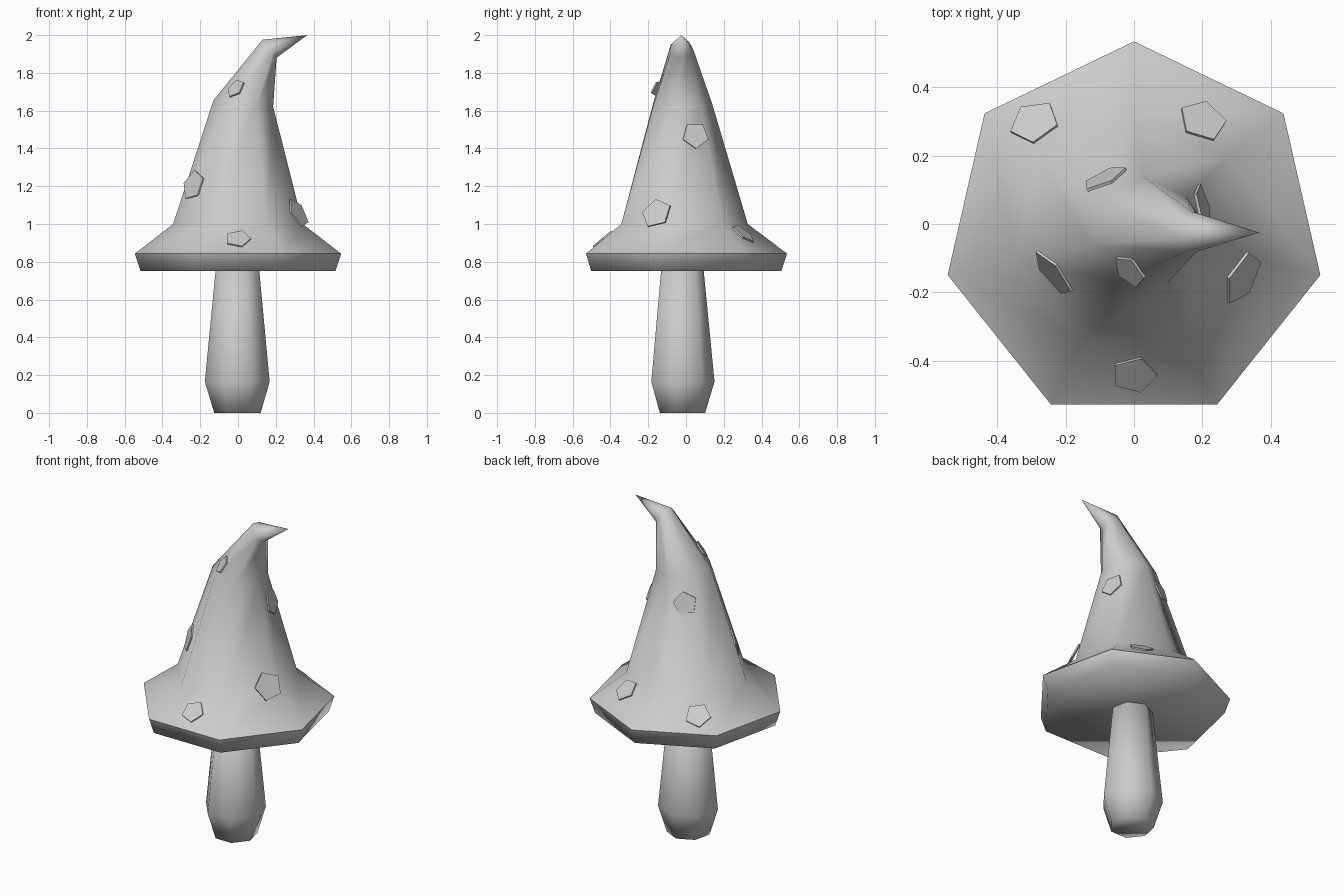
import bpy, bmesh, math
from mathutils import Vector
from mathutils.bvhtree import BVHTree

if "Cube" in bpy.data.objects:
    bpy.data.objects.remove(bpy.data.objects["Cube"])

SIDES = 7
CY = -0.025  # the shared axis of cap and stem

grey = bpy.data.materials.new("plain_grey")
grey.diffuse_color = (0.6, 0.6, 0.6, 1)
grey.use_nodes = True
grey.node_tree.nodes["Principled BSDF"].inputs["Base Color"].default_value = grey.diffuse_color


def finish(bm, name, smooth):
    """Turn a bmesh into a named, coloured object."""
    bmesh.ops.recalc_face_normals(bm, faces=bm.faces)
    for f in bm.faces:
        f.smooth = smooth
    mesh = bpy.data.meshes.new(name)
    bm.to_mesh(mesh)
    mesh.materials.append(grey)
    obj = bpy.data.objects.new(name, mesh)
    bpy.context.collection.objects.link(obj)
    return obj


def loft(rings, tip=None):
    """Skin seven-sided rings given as (x, z, radius, tilt in degrees)."""
    bm = bmesh.new()
    loops = []
    for x, z, r, tilt in rings:
        t = math.radians(tilt)
        loop = []
        for i in range(SIDES):
            a = math.pi / 2 + math.tau * i / SIDES
            c, s = r * math.cos(a), r * math.sin(a)
            loop.append(bm.verts.new((x + c * math.cos(t), CY + s, z - c * math.sin(t))))
        loops.append(loop)
    for lo, hi in zip(loops, loops[1:]):
        for i in range(SIDES):
            j = (i + 1) % SIDES
            bm.faces.new((lo[i], lo[j], hi[j], hi[i]))
    bm.faces.new(loops[0][::-1])
    if tip:
        end = bm.verts.new(tip)
        for i in range(SIDES):
            bm.faces.new((loops[-1][i], loops[-1][(i + 1) % SIDES], end))
    else:
        bm.faces.new(loops[-1])
    return bm, loops


# Stem: bulging near the foot, tapering up into the cap
stem_bm, _ = loft([(-0.003, 0, 0.126, 0), (-0.004, 0.165, 0.176, 0), (-0.003, 0.77, 0.117, 0)])
finish(stem_bm, "stem", True)

# Cap: brim band, sloping brim, cone and bent tip
cap_bm, loops = loft([(0, 0.75, 0.529, 0), (0, 0.843, 0.56, 0), (0, 1.0, 0.352, 0),
                      (0.028, 1.638, 0.163, 6), (0.167, 1.928, 0.062, 52)],
                     tip=(0.367, CY, 2.0))
for i in range(SIDES):  # crisp rim edge
    cap_bm.edges.get((loops[1][i], loops[1][(i + 1) % SIDES])).smooth = False
finish(cap_bm, "cap", True)
surface = BVHTree.FromBMesh(cap_bm)

# Spots: (centre, radius, spin in degrees, fixed normal or None to follow the cap)
SPOTS = [
    ((-0.29, 0.295, 0.917), 0.075, -5, None),
    ((0.20, 0.30, 0.947), 0.072, -6, None),
    ((0.0, -0.445, 0.925), 0.068, 0, None),
    ((0.315, -0.155, 1.055), 0.085, 32, (0.8, -0.42, 0.45)),
    ((-0.248, -0.155, 1.21), 0.082, 28, None),
    ((-0.02, -0.145, 1.725), 0.056, 40, None),
    ((-0.085, 0.13, 1.50), 0.07, 31, None),
    ((0.205, 0.05, 1.47), 0.072, -18, None),
]
for k, (centre, radius, spin, fixed) in enumerate(SPOTS, 1):
    p, n, _, _ = surface.find_nearest(Vector(centre))
    if fixed:
        p, n = Vector(centre), Vector(fixed).normalized()
    u = Vector((0, 0, 1)).cross(n).normalized()
    v = n.cross(u)
    bm = bmesh.new()
    layers = []
    for h in (-0.001, 0.008):
        ring = []
        for i in range(5):
            a = math.radians(spin + 72 * i)
            ring.append(bm.verts.new(p + n * h + (u * math.cos(a) + v * math.sin(a)) * radius))
        layers.append(ring)
    bm.faces.new(layers[0][::-1])
    bm.faces.new(layers[1])
    for i in range(5):
        j = (i + 1) % 5
        bm.faces.new((layers[0][i], layers[0][j], layers[1][j], layers[1][i]))
    finish(bm, f"spot_{k}", False)
    bm.free()
